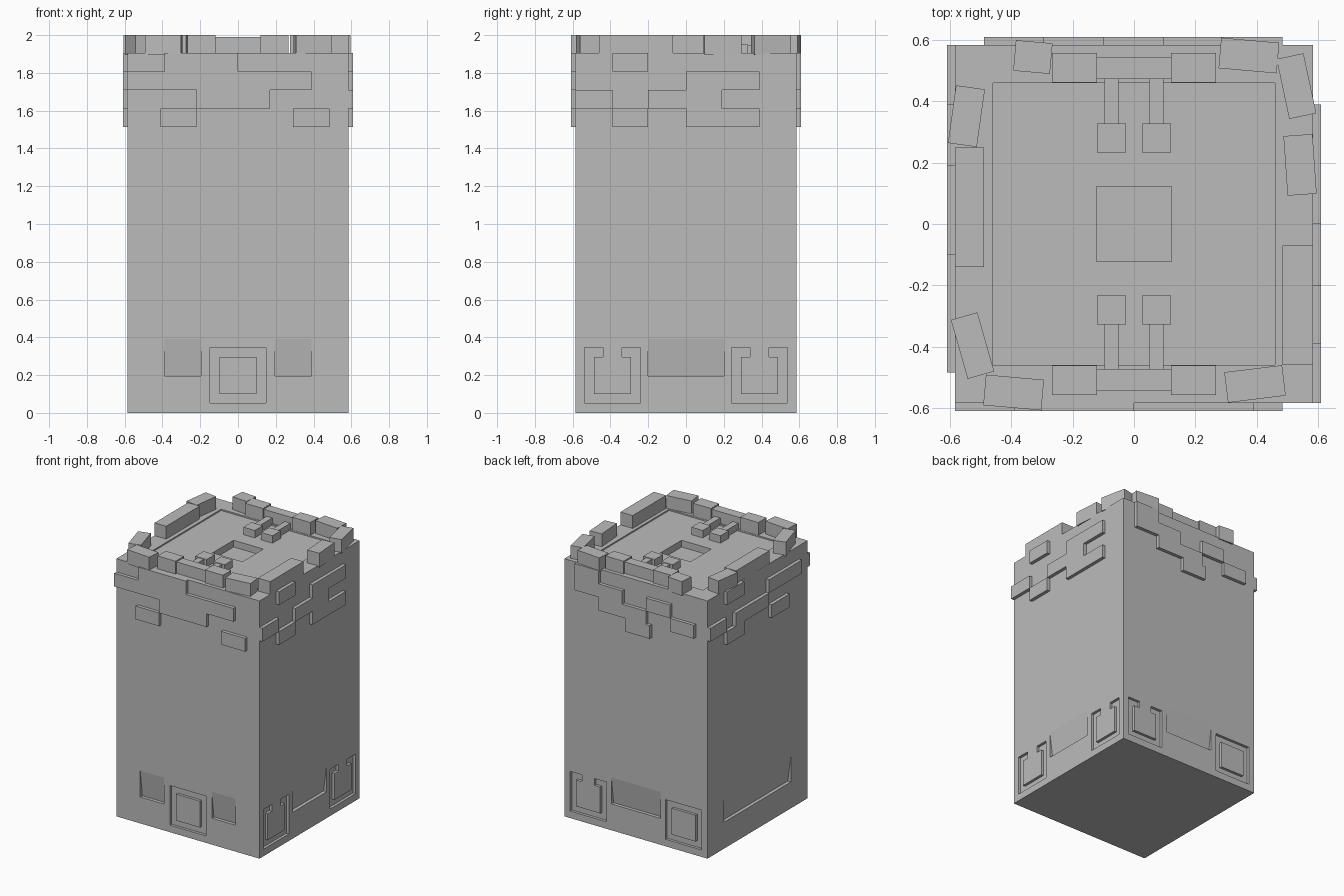
import bpy, bmesh
from math import radians
from mathutils import Matrix, Vector

old = bpy.data.objects.get("Cube")
if old:
    bpy.data.objects.remove(old, do_unlink=True)

stone = bpy.data.materials.new("stone grey")
stone.use_nodes = True
GREY = (0.5, 0.5, 0.5, 1)
stone.diffuse_color = GREY
stone.node_tree.nodes["Principled BSDF"].inputs["Base Color"].default_value = GREY

HALF, ROOF, TOP, ROW = 0.585, 1.905, 2.0, 0.098
FRONT, RIGHT, BACK, LEFT = [Matrix.Rotation(radians(a), 4, "Z") for a in (0, 90, 180, 270)]
IDENT = Matrix()


def add_box(bm, x, y, z, matrix=IDENT):
    """Box from three (low, high) ranges."""
    size = Vector((x[1] - x[0], y[1] - y[0], z[1] - z[0]))
    mid = Vector((sum(x), sum(y), sum(z))) / 2
    bmesh.ops.create_cube(bm, size=1, matrix=matrix @ Matrix.Translation(mid) @ Matrix.Diagonal(size).to_4x4())


def add_wedge(bm, u0, u1, matrix):
    """Prism that is deepest at its lower edge and fades out upward."""
    profile = [(-HALF - 0.02, 0.195), (-HALF + 0.025, 0.195), (-HALF, 0.39), (-HALF - 0.02, 0.39)]
    ends = [[bm.verts.new(matrix @ Vector((u, y, z))) for y, z in profile] for u in (u0, u1)]
    bm.faces.new(ends[0])
    bm.faces.new(ends[1][::-1])
    for i in range(4):
        j = (i + 1) % 4
        bm.faces.new((ends[0][j], ends[0][i], ends[1][i], ends[1][j]))


def finish(bm, name):
    bmesh.ops.recalc_face_normals(bm, faces=bm.faces)
    mesh = bpy.data.meshes.new(name)
    bm.to_mesh(mesh)
    bm.free()
    mesh.materials.append(stone)
    obj = bpy.data.objects.new(name, mesh)
    bpy.context.collection.objects.link(obj)
    return obj


# Tower body and its recesses
body_bm, cut, cores = bmesh.new(), bmesh.new(), bmesh.new()
add_box(body_bm, (-HALF, HALF), (-HALF, HALF), (0, ROOF))
FLOOR = ROOF - 0.01
add_box(cut, (-0.46, 0.46), (-0.46, 0.46), (FLOOR, TOP))
body = finish(body_bm, "tower_body")

# Square groove emblems: (face, centre, open at the top)
emblems = [(FRONT, 0, False), (RIGHT, -0.39, True), (RIGHT, 0.39, True),
           (BACK, -0.39, True), (BACK, 0.39, False)]
for side, u, is_open in emblems:
    add_box(cut, (u - 0.148, u + 0.148), (-HALF - 0.02, -HALF + 0.02), (0.052, 0.345), side)
    add_box(cores, (u - 0.098, u + 0.098), (-HALF, -HALF + 0.022), (0.1, 0.295), side)
    if is_open:
        add_box(cores, (u - 0.05, u + 0.05), (-HALF, -HALF + 0.022), (0.29, 0.346), side)

# Sloped niches near the foot
for side, u0, u1 in [(FRONT, -0.39, -0.195), (FRONT, 0.195, 0.39), (RIGHT, -0.2, 0.2),
                     (BACK, -0.2, 0.2), (LEFT, -0.39, 0.39)]:
    add_wedge(cut, u0, u1, side)


def carve(target, cutter_bm):
    cutter = finish(cutter_bm, "recess_cutter")
    cutter.hide_render = True
    mod = target.modifiers.new("recesses", "BOOLEAN")
    mod.object, mod.operation, mod.solver = cutter, "DIFFERENCE", "EXACT"
    bpy.context.view_layer.objects.active = target
    bpy.ops.object.modifier_apply(modifier=mod.name)
    bpy.data.objects.remove(cutter, do_unlink=True)


carve(body, cut)
hatch = bmesh.new()
add_box(hatch, (-0.122, 0.122), (-0.122, 0.122), (ROOF - 0.06, TOP))
carve(body, hatch)
finish(cores, "emblem_panels")

# Raised wall bricks: face -> (row from the top, start, end)
bricks = {
    "front": (FRONT, [(0, -0.39, 0), (1, -HALF, 0.39), (2, -0.22, 0.17),
                      (3, -0.41, -0.22), (3, 0.29, 0.485)]),
    "right": (RIGHT, [(0, -0.39, -0.2), (1, 0, 0.39), (2, -HALF, -0.39), (2, -0.2, 0.19),
                      (3, -0.39, -0.2), (3, 0, 0.39)]),
    "back": (BACK, [(0, -0.485, -0.29), (1, -0.485, -0.095), (1, 0.1, 0.295),
                    (2, -0.29, 0.1), (2, 0.295, 0.49), (3, -0.07, 0.13)]),
    "left": (LEFT, [(0, -0.39, -0.19), (1, 0.1, 0.485), (2, -0.29, 0.1), (2, -HALF, -0.39),
                    (3, -0.39, -0.19), (3, 0.13, 0.34)]),
}
for name, (side, rows) in bricks.items():
    bm = bmesh.new()
    for row, u0, u1 in rows:
        high = ROOF - row * ROW
        add_box(bm, (u0, u1), (-HALF - 0.025, -HALF + 0.01), (high - ROW, high), side)
    finish(bm, name + "_wall_bricks")

# Loose parapet stones: centre, size, turn
stones = [(-0.33, 0.545, 0.12, 0.1, -5), (0.375, 0.55, 0.19, 0.1, -5),
          (0.53, 0.45, 0.09, 0.2, 12), (0.542, 0.193, 0.095, 0.195, 4),
          (0.395, -0.522, 0.19, 0.1, 7), (-0.393, -0.55, 0.19, 0.1, -5),
          (-0.527, -0.397, 0.09, 0.2, 16), (-0.547, 0.352, 0.095, 0.19, -8),
          (-0.537, 0.055, 0.095, 0.39, 0), (0.535, -0.265, 0.1, 0.39, 0)]
bm = bmesh.new()
for x, y, w, d, turn in stones:
    place = Matrix.Translation((x, y, 0)) @ Matrix.Rotation(radians(turn), 4, "Z")
    add_box(bm, (-w / 2, w / 2), (-d / 2, d / 2), (FLOOR, TOP), place)
finish(bm, "parapet_stones")

# Gate blocks and paired roof levers on front and back
for name, side in (("front", FRONT), ("back", BACK)):
    gate, levers = bmesh.new(), bmesh.new()
    add_box(gate, (-0.122, 0.122), (-0.545, -0.473), (FLOOR, 1.99), side)
    for s in (-1, 1):
        a, b = sorted((s * 0.12, s * 0.268))
        add_box(gate, (a, b), (-0.558, -0.462), (FLOOR, TOP), side)
        a, b = sorted((s * 0.05, s * 0.097))
        add_box(levers, (a, b), (-0.48, -0.32), (FLOOR, 1.945), side)
        a, b = sorted((s * 0.026, s * 0.12))
        add_box(levers, (a, b), (-0.328, -0.233), (FLOOR, 1.95), side)
    finish(gate, name + "_gate_blocks")
    finish(levers, name + "_roof_levers")
